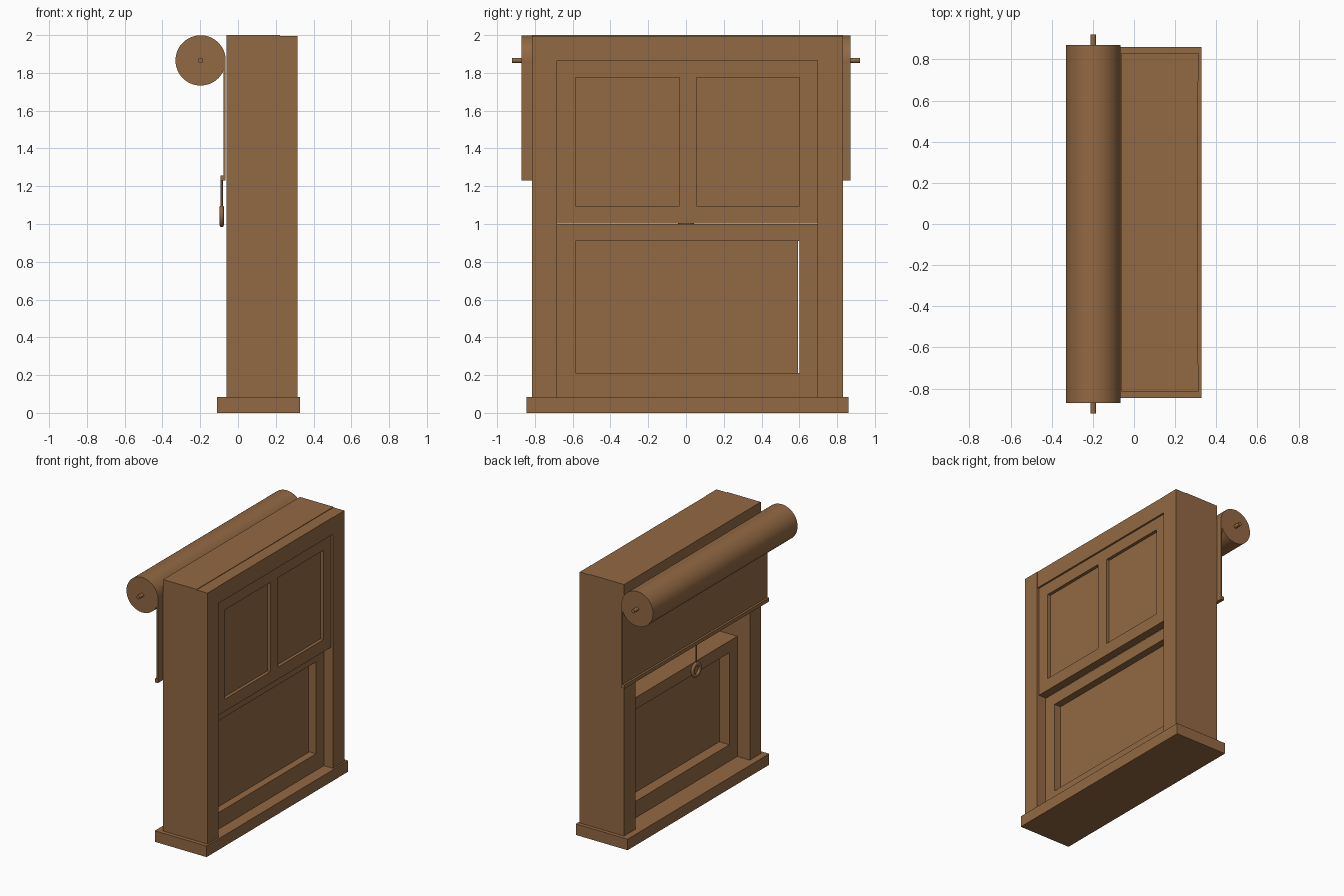
import bpy, math

if "Cube" in bpy.data.objects:
    bpy.data.objects.remove(bpy.data.objects["Cube"])

wood = bpy.data.materials.new("warm brown")
wood.diffuse_color = (0.29, 0.14, 0.057, 1)
wood.use_nodes = True
wood.node_tree.nodes["Principled BSDF"].inputs["Base Color"].default_value = wood.diffuse_color


def box(name, x0, x1, y0, y1, z0, z1):
    bpy.ops.mesh.primitive_cube_add(size=1, location=((x0+x1)/2, (y0+y1)/2, (z0+z1)/2))
    o = bpy.context.object
    o.name = name
    o.scale = (x1-x0, y1-y0, z1-z0)
    bpy.ops.object.transform_apply(location=False, rotation=False, scale=True)
    o.data.materials.append(wood)
    return o


def rod(name, r, length, loc, along_y=True, sides=48):
    bpy.ops.mesh.primitive_cylinder_add(
        radius=r, depth=length, vertices=sides, location=loc,
        rotation=(math.pi/2 if along_y else 0, 0, 0))
    o = bpy.context.object
    o.name = name
    o.data.materials.append(wood)
    bpy.ops.object.shade_smooth_by_angle(angle=math.radians(40))
    return o


YL, YR = -0.815, 0.832      # frame outside
OL, OR = -0.682, 0.696      # frame opening
HEAD = 1.866

# Sill
box("sill", -0.11, 0.327, -0.845, 0.86, 0, 0.084)

# Inner box frame and outer casing
for side, a, b in (("left", YL, OL), ("right", OR, YR)):
    box(side + "_jamb", -0.06, 0.222, a, b, 0.084, HEAD)
    box(side + "_casing", 0.222, 0.314, a, b, 0.084, 1.996)
box("head_jamb", -0.06, 0.222, YL, YR, HEAD, 2.0)
box("head_casing", 0.222, 0.312, OL, OR, HEAD, 1.996)


def sash(name, x0, x1, z0, z1, p0, p1):
    """Two stiles and two rails around the pane opening."""
    box(name + "_left_stile", x0, x1, OL, -0.586, z0, z1)
    box(name + "_right_stile", x0, x1, 0.602, OR, z0, z1)
    box(name + "_bottom_rail", x0, x1, -0.586, 0.602, z0, p0)
    box(name + "_top_rail", x0, x1, -0.586, 0.602, p1, z1)


# Upper sash with two panes
sash("upper_sash", 0.236, 0.298, 1.003, HEAD, 1.096, 1.776)
box("upper_sash_mullion", 0.236, 0.298, -0.035, 0.056, 1.096, 1.776)
box("upper_left_pane", 0.26, 0.274, -0.586, -0.035, 1.096, 1.776)
box("upper_right_pane", 0.26, 0.274, 0.056, 0.602, 1.096, 1.776)

# Lower sash, set further in, pane stops just short of one stile
sash("lower_sash", 0.045, 0.236, 0.084, 1.0, 0.21, 0.91)
box("lower_pane", 0.13, 0.18, -0.586, 0.594, 0.21, 0.91)

# Roller blind
rod("blind_roll", 0.133, 1.74, (-0.198, 0, 1.866), sides=64)
rod("roller_axle", 0.014, 1.84, (-0.198, 0, 1.866), sides=24)
box("blind_cloth", -0.076, -0.066, -0.87, 0.87, 1.24, 1.866)
box("blind_bottom_bar", -0.092, -0.066, -0.87, 0.87, 1.23, 1.258)

# Pull cord and ring
rod("pull_cord", 0.006, 0.16, (-0.086, 0, 1.165), along_y=False, sides=16)
bpy.ops.mesh.primitive_torus_add(
    major_radius=0.043, minor_radius=0.016, major_segments=40, minor_segments=14,
    location=(-0.086, 0, 1.042), rotation=(0, math.pi/2, 0))
ring = bpy.context.object
ring.name = "pull_ring"
ring.scale.z = 0.75
ring.data.materials.append(wood)
bpy.ops.object.shade_smooth_by_angle(angle=math.radians(60))
